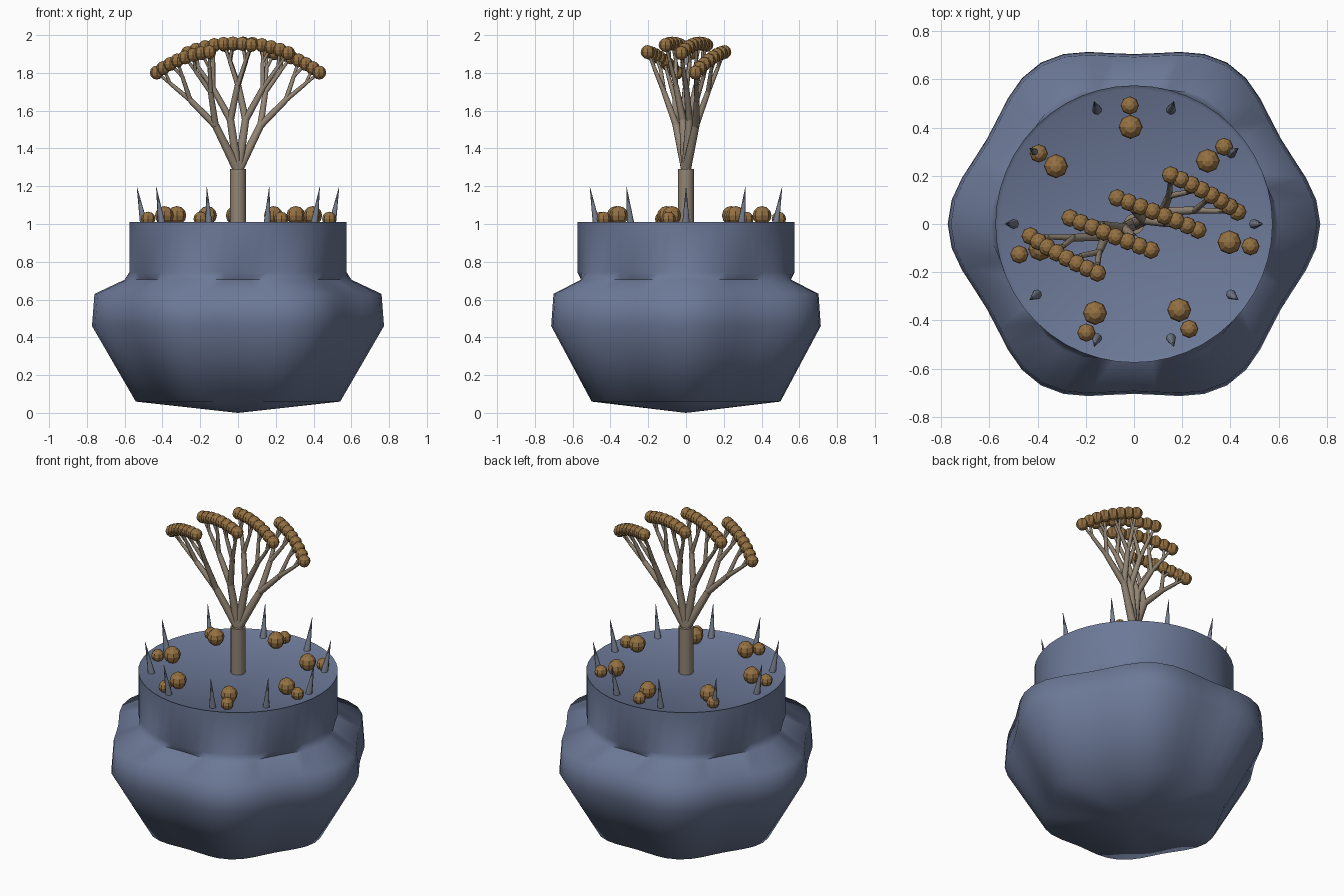
import bpy, bmesh, math
from mathutils import Vector

if "Cube" in bpy.data.objects:
    bpy.data.objects.remove(bpy.data.objects["Cube"])


def material(name, rgb):
    m = bpy.data.materials.new(name)
    m.diffuse_color = (*rgb, 1)
    m.use_nodes = True
    m.node_tree.nodes["Principled BSDF"].inputs["Base Color"].default_value = m.diffuse_color
    return m


BLUE = material("slate blue", (0.15, 0.19, 0.31))
SPIKE = material("steel grey", (0.19, 0.22, 0.28))
BARK = material("pale bark", (0.29, 0.235, 0.175))
BERRY = material("ochre brown", (0.30, 0.165, 0.055))


def make(name, bm, mat, smooth=None):
    bmesh.ops.recalc_face_normals(bm, faces=bm.faces)
    me = bpy.data.meshes.new(name)
    bm.to_mesh(me)
    bm.free()
    me.materials.append(mat)
    ob = bpy.data.objects.new(name, me)
    bpy.context.collection.objects.link(ob)
    if smooth:
        bpy.ops.object.select_all(action='DESELECT')
        ob.select_set(True)
        bpy.context.view_layer.objects.active = ob
        bpy.ops.object.shade_smooth_by_angle(angle=math.radians(smooth))
    return ob


def lathe(bm, rings, n):
    """rings: (radius, lobe amplitude, z); radius 0 makes a pole."""
    prev = None
    for r, amp, z in rings:
        if r == 0:
            cur = [bm.verts.new((0, 0, z))] * n
        else:
            cur = []
            for i in range(n):
                a = 2 * math.pi * i / n
                q = r + amp * math.cos(6 * a)
                cur.append(bm.verts.new((q * math.cos(a), q * math.sin(a), z)))
        if prev:
            for i in range(n):
                j = (i + 1) % n
                vs = list(dict.fromkeys([prev[i], prev[j], cur[j], cur[i]]))
                bm.faces.new(vs)
        prev = cur


def tube(bm, a, b, r1, r2, n=8):
    a, b = Vector(a), Vector(b)
    d = b - a
    m = d.to_track_quat('Z', 'Y').to_matrix().to_4x4()
    m.translation = (a + b) / 2
    bmesh.ops.create_cone(bm, cap_ends=True, segments=n, radius1=r1,
                          radius2=r2, depth=d.length, matrix=m)


def ball(bm, p, r):
    ret = bmesh.ops.create_uvsphere(bm, u_segments=8, v_segments=6, radius=r)
    bmesh.ops.translate(bm, vec=Vector(p), verts=ret["verts"])


# Lobed pot with a round collar and a shallow top
bm = bmesh.new()
R, A = 0.739, 0.034
lathe(bm, [(0, 0, 0), (R * .7, A * .7, .06), (R, A, .46), (R * .983, A * .983, .63),
           (R * .78, A * .7, .705), (.575, 0, .745), (.575, 0, 1.01),
           (.56, 0, 1.0), (0, 0, 1.0)], 48)
make("pot", bm, BLUE, 70)

# Ring of ten spikes leaning outward
bm = bmesh.new()
for k in range(10):
    a = math.radians(36 * k)
    c, s = math.cos(a), math.sin(a)
    tube(bm, (.497 * c, .497 * s, .99), (.535 * c, .535 * s, 1.195), .021, .001, 8)
make("spikes", bm, SPIKE, 60)

# Seven pairs of pebbles on the top
bm = bmesh.new()
for k in range(7):
    a = math.radians(40.6 + 360 / 7 * k)
    c, s = math.cos(a), math.sin(a)
    ball(bm, (.403 * c, .403 * s, 1.045), .05)
    ball(bm, (.492 * c, .492 * s, 1.027), .038)
make("pebbles", bm, BERRY)

# Trunk
TOP = Vector((0, 0, 1.29))
bm = bmesh.new()
tube(bm, (0, 0, .99), TOP, .043, .043, 12)
make("trunk", bm, BARK, 40)

# Four forking boughs, each ending in an arc of eight berries
REACH = 0.67
LEVELS = [(.395, .026), (.67, .019), (.866, .013), (1.0, .009)]
wood, berries = bmesh.new(), bmesh.new()


def on_shell(x, y):
    return Vector((x, y, math.sqrt(REACH ** 2 - x * x - y * y)))


def fork(start, tips, level):
    frac, r = LEVELS[level]
    mid = sum(tips, Vector()) / len(tips)
    end = TOP + mid.normalized() * REACH * frac
    tube(wood, start, end, r, r * .8)
    if len(tips) == 1:
        ball(berries, end, .037)
        return
    h = len(tips) // 2
    fork(end, tips[:h], level + 1)
    fork(end, tips[h:], level + 1)


outer = ((.43, .05), (.152, .203))
inner = ((.265, -.025), (-.07, .108))
for sign in (1, -1):
    for p, q in (outer, inner):
        a = on_shell(sign * p[0], sign * p[1])
        b = on_shell(sign * q[0], sign * q[1])
        fork(TOP - Vector((0, 0, .01)), [a.lerp(b, i / 7).normalized() for i in range(8)], 0)
make("boughs", wood, BARK, 50)
make("berries", berries, BERRY)
